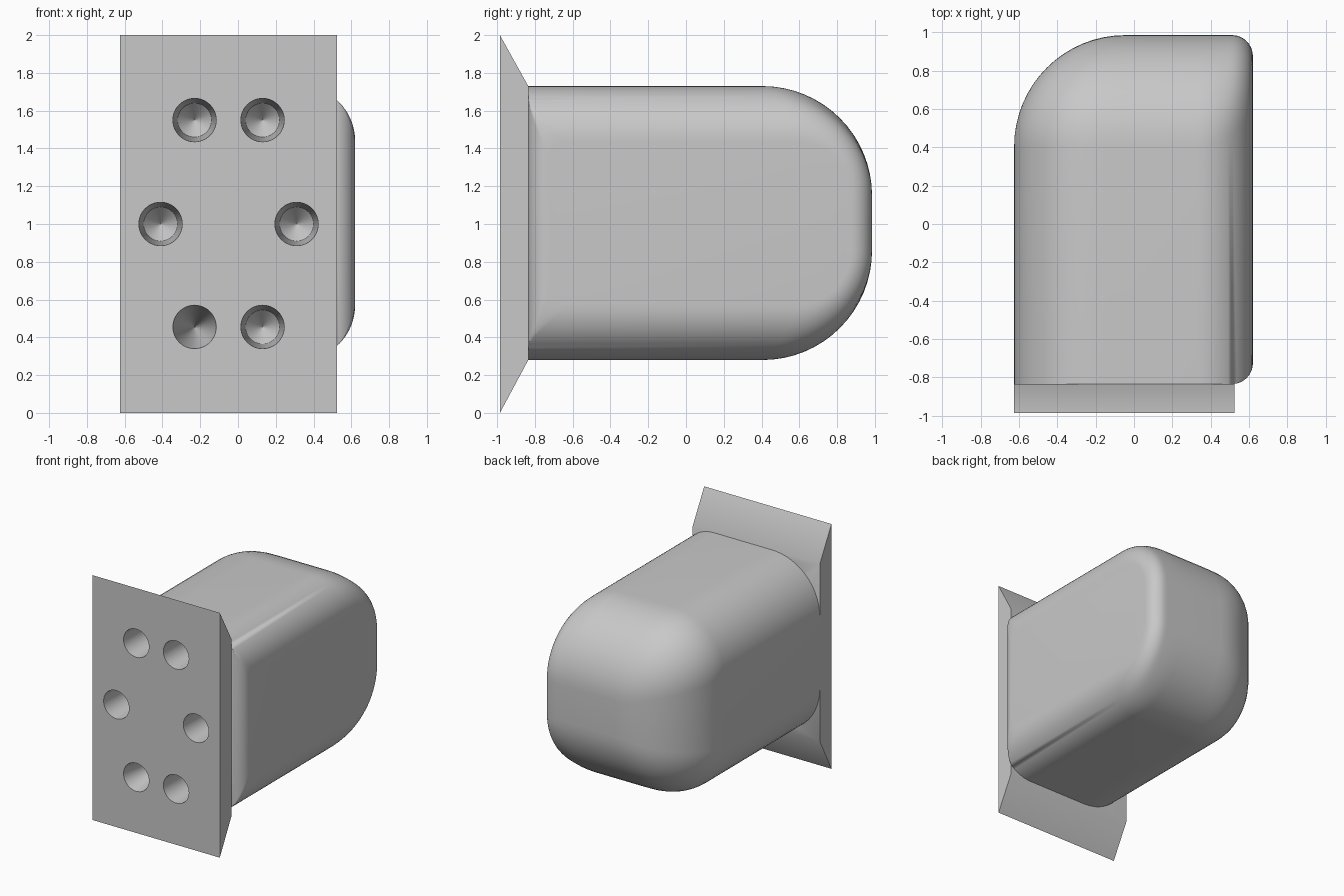
import bpy
import bmesh
from math import sin, cos, pi, sqrt

if "Cube" in bpy.data.objects:
    bpy.data.objects.remove(bpy.data.objects["Cube"])

grey = bpy.data.materials.new("light grey")
grey.use_nodes = True
grey.diffuse_color = (0.58, 0.58, 0.58, 1)
grey.node_tree.nodes["Principled BSDF"].inputs["Base Color"].default_value = grey.diffuse_color


def loft(name, stacks):
    """Skin each stack of equal-length rings into a capped solid."""
    bm = bmesh.new()
    for rings in stacks:
        loops = [[bm.verts.new(p) for p in ring] for ring in rings]
        for a, b in zip(loops, loops[1:]):
            for i in range(len(a)):
                j = (i + 1) % len(a)
                bm.faces.new((a[i], a[j], b[j], b[i]))
        bm.faces.new(loops[0])
        bm.faces.new(loops[-1])
    bmesh.ops.remove_doubles(bm, verts=bm.verts, dist=0.0001)
    bmesh.ops.recalc_face_normals(bm, faces=bm.faces)
    mesh = bpy.data.meshes.new(name)
    bm.to_mesh(mesh)
    bm.free()
    mesh.materials.append(grey)
    obj = bpy.data.objects.new(name, mesh)
    bpy.context.collection.objects.link(obj)
    return obj


def inset(distance, radius):
    """How far a rounded edge pulls in at a distance from its end face."""
    if distance >= radius:
        return 0
    return radius - sqrt(max(0, radius ** 2 - (radius - distance) ** 2))


LEFT, RIGHT, BACK, FRONT, JOIN = -0.625, 0.62, 0.985, -0.985, -0.835
MID_Z, HALF_Z = 1.005, 0.725
ROUND, SOFT, EDGE, FILLET = 0.58, 0.43, 0.29, 0.11


def body_ring(x):
    """Outline of the body across x, with rounded back and front corners."""
    dl, dr = x - LEFT, RIGHT - x
    half = HALF_Z - inset(dl, SOFT) - inset(dr, EDGE)
    back = BACK - inset(dl, ROUND) - inset(dr, FILLET)
    nose = inset(dr, FILLET)
    front = JOIN + nose
    big = ROUND - inset(dl, ROUND) - inset(dr, EDGE)
    corners = [(back, half, big, 0), (front, half, nose, pi / 2),
               (front, -half, nose, pi), (back, -half, big, 1.5 * pi)]
    ring = []
    for y, z, r, start in corners:
        cy = y - r if y == back else y + r
        cz = z - r if z > 0 else z + r
        for k in range(17):
            a = start + k / 16 * pi / 2
            ring.append((x, cy + r * cos(a), MID_Z + cz + r * sin(a)))
    return ring


# Rounded body
steps = [1 - cos(k / 16 * pi / 2) for k in range(17)]
xs = [LEFT + ROUND * s for s in steps] + [RIGHT - EDGE * s for s in reversed(steps)]
body = loft("body", [[body_ring(x) for x in xs]])

# Mounting plate, bevelled above and below
plate = loft("mounting_plate", [[
    [(x, FRONT, 0), (x, FRONT, 2), (x, JOIN, MID_Z + HALF_Z), (x, JOIN, MID_Z - HALF_Z)]
    for x in (LEFT, 0.525)]])

# Six tapered holes with pointed ends; the lower left one is a plain cone
holes = []
for cx, cz in [(-0.41, 1), (0.31, 1), (-0.23, 1.55), (0.13, 1.55), (0.13, 0.455), (-0.23, 0.455)]:
    plain = cx == -0.23 and cz < 1
    profile = [(-1.05, 0.115), (FRONT, 0.115)]
    profile += [] if plain else [(-0.5, 0.09)]
    profile += [(-0.4, 0.001)]
    holes.append([[(cx + r * cos(k * pi / 24), y, cz + r * sin(k * pi / 24)) for k in range(48)]
                  for y, r in profile])
cutter = loft("hole_cutter", holes)
cutter.hide_render = True

for obj in (body, plate):
    cut = obj.modifiers.new("holes", 'BOOLEAN')
    cut.operation = 'DIFFERENCE'
    cut.solver = 'EXACT'
    cut.object = cutter
    bpy.ops.object.select_all(action='DESELECT')
    obj.select_set(True)
    bpy.context.view_layer.objects.active = obj
    bpy.ops.object.modifier_apply(modifier=cut.name)
    bpy.ops.object.shade_smooth_by_angle(angle=pi / 6)

bpy.data.objects.remove(cutter)
